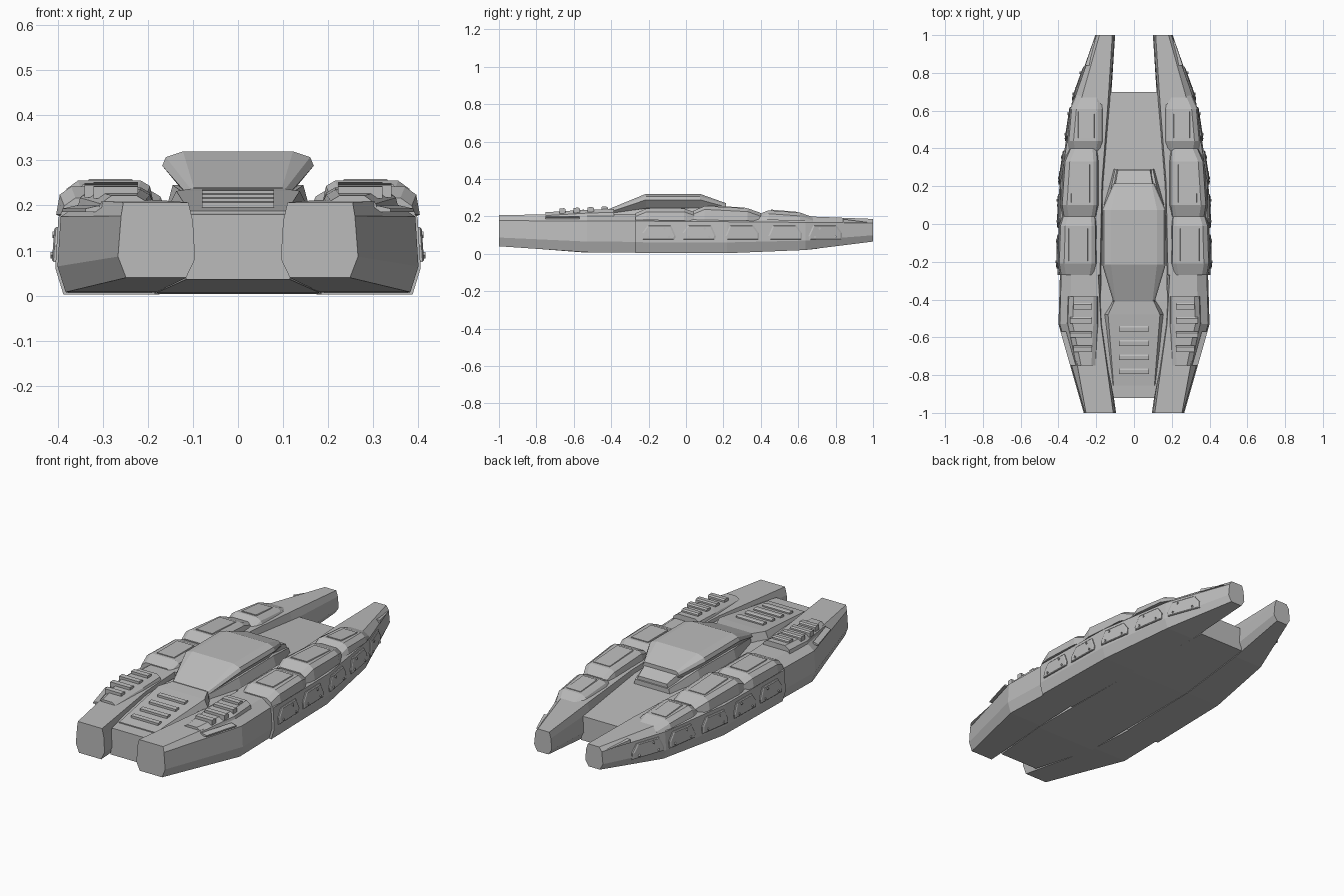
import bpy, bmesh
from mathutils import Vector

cube = bpy.data.objects.get("Cube")
if cube:
    bpy.data.objects.remove(cube, do_unlink=True)

grey = bpy.data.materials.new("hull grey")
grey.use_nodes = True
COLOUR = (0.5, 0.5, 0.5, 1)
grey.diffuse_color = COLOUR
grey.node_tree.nodes["Principled BSDF"].inputs["Base Color"].default_value = COLOUR


def finish(name, bm, mirrored):
    bmesh.ops.recalc_face_normals(bm, faces=bm.faces)
    mesh = bpy.data.meshes.new(name)
    bm.to_mesh(mesh)
    bm.free()
    mesh.materials.append(grey)
    ob = bpy.data.objects.new(name, mesh)
    bpy.context.collection.objects.link(ob)
    if mirrored:
        ob.modifiers.new("Mirror", "MIRROR").use_mirror_merge = False
    return ob


def loft(name, rings, mirrored=False):
    """Skin equal-length rings of points and cap both ends."""
    bm = bmesh.new()
    rows = [[bm.verts.new(p) for p in ring] for ring in rings]
    n = len(rows[0])
    for a, b in zip(rows, rows[1:]):
        for i in range(n):
            j = (i + 1) % n
            bm.faces.new((a[i], a[j], b[j], b[i]))
    bm.faces.new(rows[0])
    bm.faces.new(rows[-1])
    return finish(name, bm, mirrored)


def pod_ring(y, xi, xo, z0, z1, c):
    """Faceted pontoon section; c is the width of the upper outer chamfer."""
    h = z1 - z0
    return [(x, y, z) for x, z in (
        (xi + .015, z0), (xo - .018, z0), (xo, z0 + .28 * h), (xo - .007, z0 + .82 * h),
        (xo - c, z1), (xi + .01, z1), (xi, z0 + .75 * h), (xi - .005, z0 + .25 * h))]


def block_ring(y, xi, xo, zb, zt):
    """Armour block section with bevelled shoulders and an overhanging outer lip."""
    return [(x, y, z) for x, z in (
        (xi - .01, zb), (xo + .018, zb - .015), (xo + .01, zt - .018),
        (xo - .015, zt), (xi + .02, zt), (xi, zt - .012))]


def deck_ring(y, wide, narrow, zb, zt):
    return [(-wide, y, zb), (wide, y, zb), (narrow, y, zt), (-narrow, y, zt)]


def bridge_ring(y, foot, wide, top, zb, zm, zt):
    half = [(foot, zb), (wide, zm), (wide - .008, zm + (zt - zm) * .6), (top, zt)]
    return [(x, y, z) for x, z in half] + [(-x, y, z) for x, z in reversed(half)]


def bar(name, x0, x1, y, z, depth=.028, height=.014, slope=0, mirrored=False):
    """Low rib across the deck, with a narrower top."""
    d, e = depth / 2, depth / 4
    prof = [(-d, -.012), (d, -.012), (d, height * .6), (e, height), (-d, height)]
    return loft(name, [[(x, y + a, z + b + slope * a) for a, b in prof] for x in (x0, x1)], mirrored)


# Front and rear halves of the side pontoons
loft("front_pontoon", [
    pod_ring(-1, .10, .266, .04, .207, .012),
    pod_ring(-.53, .165, .40, .008, .212, .06),
    pod_ring(-.26, .18, .392, .006, .212, .06)], True)

REAR = [(-.27, .17, .405, .003, .212, .05),
        (.22, .16, .395, .003, .208, .05),
        (.64, .128, .33, .02, .2, .045),
        (1, .105, .205, .065, .186, .022)]
loft("rear_pontoon", [pod_ring(*r) for r in REAR], True)

# Centre hull between the pontoons
loft("centre_hull", [
    deck_ring(-.92, .115, .108, .036, .18),
    deck_ring(-.55, .18, .18, .007, .195),
    deck_ring(.2, .175, .165, .004, .185),
    deck_ring(.7, .135, .125, .025, .155)])

# Sloping foredeck
loft("foredeck", [
    deck_ring(-.855, .132, .108, .15, .188),
    deck_ring(-.48, .167, .137, .17, .232),
    deck_ring(-.40, .115, .10, .17, .238)])
for k in range(4):
    y = -.78 + k * .075
    bar("foredeck_rib", -.08, .08, y, .188 + (y + .855) * .117, .03, .012, .117)

# Base under the bridge and the ramp behind it
loft("bridge_base", [
    deck_ring(-.41, .11, .10, .17, .215),
    deck_ring(-.2, .165, .145, .17, .245),
    deck_ring(.1, .165, .14, .17, .245),
    deck_ring(.29, .115, .10, .15, .205)])

# Bridge with undercut sides
loft("bridge", [
    bridge_ring(-.41, .09, .11, .098, .205, .222, .24),
    bridge_ring(-.215, .12, .168, .122, .23, .288, .32),
    bridge_ring(.075, .12, .168, .122, .23, .288, .32),
    bridge_ring(.215, .085, .108, .092, .21, .25, .27)])
loft("bridge_tail", [
    deck_ring(.05, .13, .12, .2, .265),
    deck_ring(.2, .11, .10, .19, .255),
    deck_ring(.285, .10, .085, .18, .225)])

# Armour on the front pontoons
loft("front_armour", [
    block_ring(-.75, .205, .295, .195, .222),
    block_ring(-.60, .20, .325, .2, .231),
    block_ring(-.53, .195, .34, .2, .235),
    block_ring(-.385, .195, .335, .2, .24)], True)
for k in range(4):
    y = -.66 + k * .075
    bar("armour_rib", .222, .34 - .02 * (k in (0, 3)), y, .228 + k * .003, .034, .015, .06, True)

# Armour blocks along the rear pontoons: start, end, inner x, outer x, height, drop
blocks = [(-.27, .06, .205, .385, .242, .0),
          (.04, .40, .195, .37, .255, .012),
          (.38, .68, .172, .335, .232, .012)]
for y0, y1, xi, xo, zt, drop in blocks:
    taper = .012 if y0 < 0 else .03
    loft("rear_armour", [
        block_ring(y0, xi + .01, xo - .01, .195, zt - .025),
        block_ring(y0 + .06, xi, xo, .195, zt),
        block_ring(y1 - .07, xi, xo - taper / 2, .192, zt - drop),
        block_ring(y1, xi + .005, xo - taper - .015, .185, zt - drop - .025)], True)
    # Thin cap plate on each block
    loft("armour_cap", [
        [(x, y, z + dz) for x, dz in ((xi + .035, -.006), (xo - .035, -.006),
                                      (xo - .04, .004), (xi + .04, .004))]
        for y, z in ((y0 + .075, zt), (y1 - .085, zt - drop))], True)


def flank(y, z):
    """Point on the outer side of the rear pontoon."""
    for a, b in zip(REAR, REAR[1:]):
        if y <= b[0]:
            t = (y - a[0]) / (b[0] - a[0])
            xo, z0, z1 = (a[i] + t * (b[i] - a[i]) for i in (2, 3, 4))
            f = ((z - z0) / (z1 - z0) - .28) / .54
            return Vector((xo - .007 * max(f, 0) + .018 / .28 * min(f * .54, 0), y, z))


# Hatch plates with bolts along the flanks
for k, yc in enumerate((-.145, .07, .30, .53, .745)):
    s = 1 if k < 2 else -1
    shape = [(-.09, .075), (.085, .075), (.09, .095), (.065, .152), (-.06, .152), (-.09, .11)]
    pts = [flank(yc + s * a, b) for a, b in shape]
    centre = sum(pts, Vector()) / len(pts)
    out = Vector((.009, 0, 0))
    inset = [centre + (p - centre) * .9 + out for p in pts]
    loft("flank_hatch", [[p - out for p in pts], [p + out * .6 for p in pts], inset], True)
    for dy, z in ((-.055, .09), (.055, .09), (.03, .135)):
        c = flank(yc + s * dy, z)
        ring = [(-.007, 0), (0, -.007), (.007, 0), (0, .007)]
        loft("hatch_bolt", [[c + Vector((dx, a, b)) for a, b in ring] for dx in (.0, .014)], True)

# Slim fins at the rear tips and slats on the front shoulders
fin = [flank(.84, .168), flank(.97, .168), flank(.84, .185)]
loft("rear_fin", [[p + Vector((dx, 0, 0)) for p in fin] for dx in (-.02, .006)], True)
loft("shoulder_slat", [
    [(x, y, z) for x, z in ((xo - .03, .186), (xo, .186), (xo, .193), (xo - .03, .2))]
    for y, xo in ((-.75, .338), (-.57, .389))], True)
